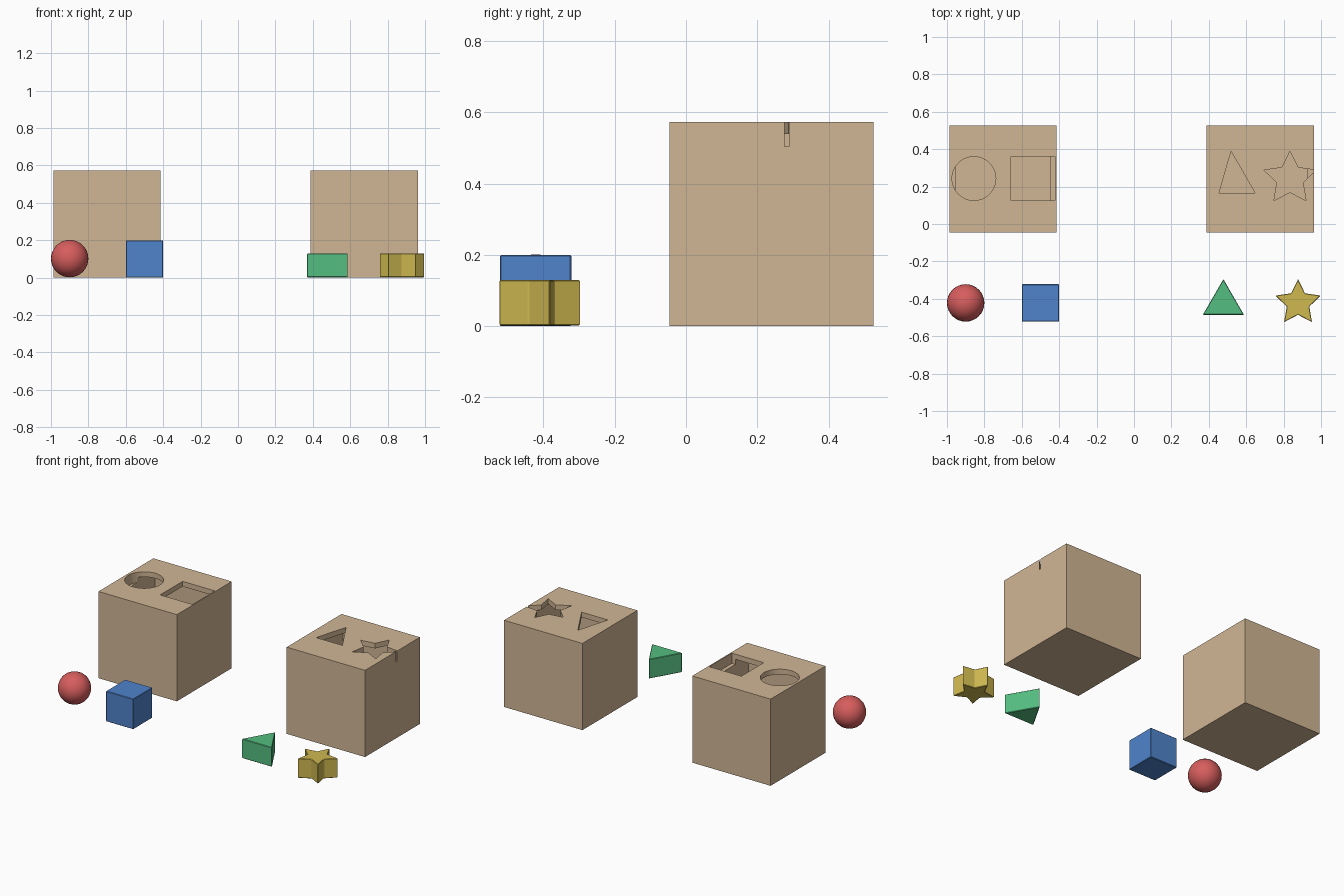
import bpy, bmesh, math

if "Cube" in bpy.data.objects:
    bpy.data.objects.remove(bpy.data.objects["Cube"], do_unlink=True)


def material(name, rgb):
    m = bpy.data.materials.new(name)
    m.use_nodes = True
    m.diffuse_color = (*rgb, 1)
    m.node_tree.nodes["Principled BSDF"].inputs["Base Color"].default_value = (*rgb, 1)
    return m


WOOD = material("tan wood", (0.64, 0.47, 0.30))
RED = material("red", (0.68, 0.11, 0.11))
BLUE = material("blue", (0.08, 0.23, 0.60))
GREEN = material("green", (0.09, 0.51, 0.22))
YELLOW = material("yellow", (0.62, 0.48, 0.08))


def ring(x, y, radii, count):
    """Outline around a centre, starting at the back, cycling through radii."""
    pts = []
    for i in range(count):
        a = math.pi / 2 + math.tau * i / count
        r = radii[i % len(radii)]
        pts.append((x + r * math.cos(a), y + r * math.sin(a)))
    return pts


def square(x, y, half):
    return [(x - half, y - half), (x + half, y - half),
            (x + half, y + half), (x - half, y + half)]


def prism(name, outline, z0, z1, mat):
    """Upright solid with the given outline."""
    bm = bmesh.new()
    base = bm.faces.new([bm.verts.new((x, y, z0)) for x, y in outline])
    out = bmesh.ops.extrude_face_region(bm, geom=[base])
    top = [v for v in out["geom"] if isinstance(v, bmesh.types.BMVert)]
    bmesh.ops.translate(bm, verts=top, vec=(0, 0, z1 - z0))
    bmesh.ops.recalc_face_normals(bm, faces=bm.faces)
    mesh = bpy.data.meshes.new(name)
    bm.to_mesh(mesh)
    bm.free()
    mesh.materials.append(mat)
    obj = bpy.data.objects.new(name, mesh)
    bpy.context.collection.objects.link(obj)
    return obj


def apply(obj, mod):
    bpy.ops.object.select_all(action='DESELECT')
    obj.select_set(True)
    bpy.context.view_layer.objects.active = obj
    bpy.ops.object.modifier_apply(modifier=mod.name)


def cut(obj, cutter):
    cutter.hide_render = True
    mod = obj.modifiers.new("cut", 'BOOLEAN')
    mod.operation = 'DIFFERENCE'
    mod.solver = 'EXACT'
    mod.object = cutter
    apply(obj, mod)
    bpy.data.objects.remove(cutter, do_unlink=True)


def soften(obj):
    mod = obj.modifiers.new("soft edges", 'BEVEL')
    mod.width = 0.003
    mod.segments = 1
    apply(obj, mod)


# Hollow sorting boxes with shaped openings in the lid
SIZE, WALL, BOX_Y, HOLE_Y = 0.573, 0.034, 0.24, 0.243


def sorting_box(name, x, holes):
    box = prism(name, square(x, BOX_Y, SIZE / 2), 0, SIZE, WOOD)
    cut(box, prism("cavity", square(x, BOX_Y, SIZE / 2 - WALL), WALL, SIZE - WALL, WOOD))
    for outline in holes:
        cut(box, prism("hole", outline, SIZE - 0.068, SIZE + 0.1, WOOD))


sorting_box("round_and_square_box", -0.701, [
    ring(-0.856, HOLE_Y, [0.117], 48),
    square(-0.54, HOLE_Y, 0.117)])
sorting_box("triangle_and_star_box", 0.675, [
    [(0.455, 0.166), (0.647, 0.166), (0.519, 0.388)],
    ring(0.834, HOLE_Y, [0.146, 0.073], 10)])

# Loose shapes in front of the boxes
SHAPE_Y = -0.422
bpy.ops.mesh.primitive_uv_sphere_add(segments=32, ring_count=16, radius=0.1,
                                     location=(-0.9, SHAPE_Y, 0.102))
ball = bpy.context.object
ball.name = "ball"
ball.data.materials.append(RED)
bpy.ops.object.shade_smooth()

soften(prism("cube_block", square(-0.5, SHAPE_Y, 0.1), 0, 0.2, BLUE))
soften(prism("triangle_block", ring(0.478, SHAPE_Y, [0.127], 3), 0.002, 0.13, GREEN))
soften(prism("star_block", ring(0.877, SHAPE_Y, [0.127, 0.0635], 10), 0.002, 0.13, YELLOW))
